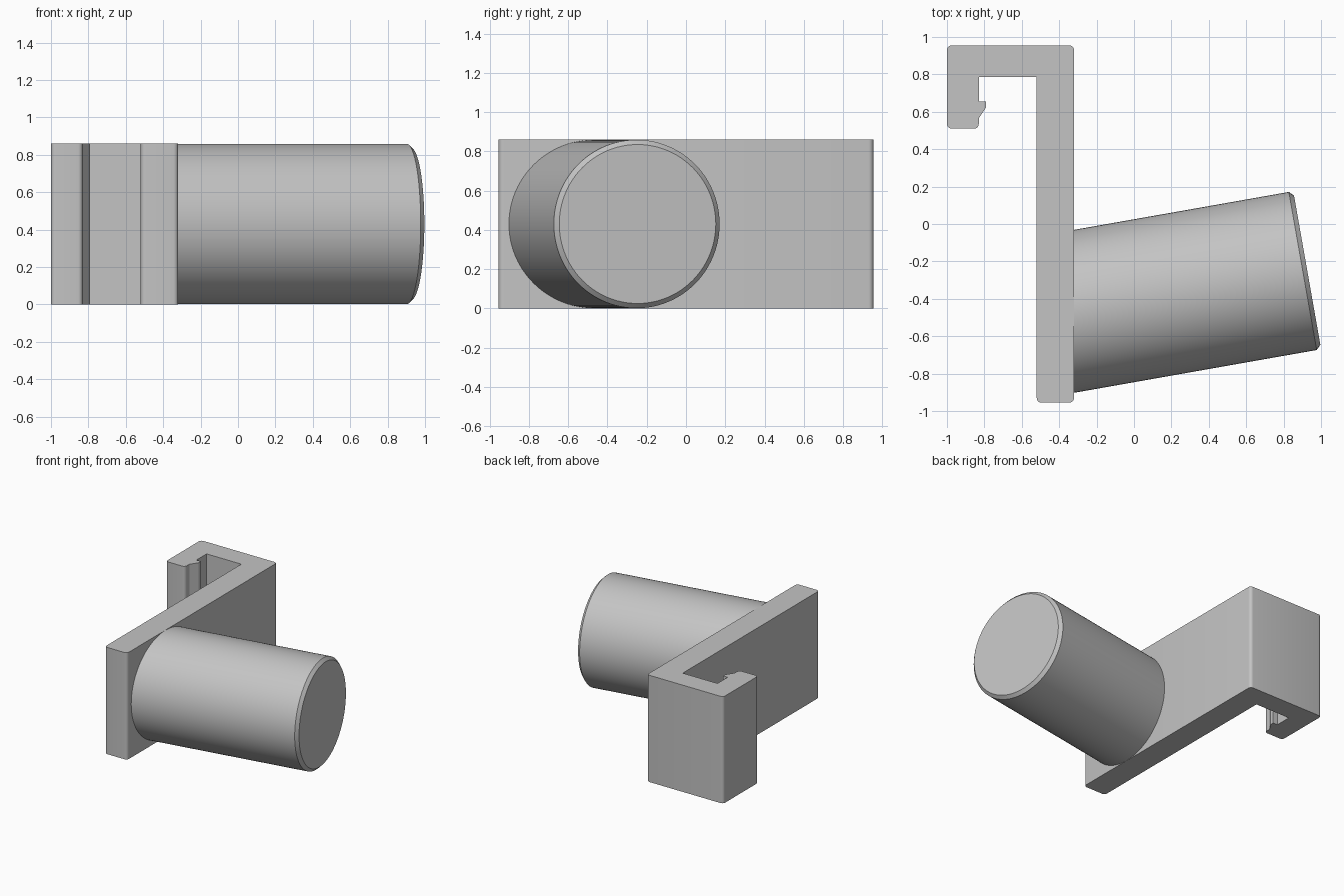
import bpy, bmesh, math
from mathutils import Matrix, Vector

if "Cube" in bpy.data.objects:
    bpy.data.objects.remove(bpy.data.objects["Cube"])

HEIGHT = 0.86
GREY = (0.55, 0.55, 0.55, 1)

grey = bpy.data.materials.new("light_grey")
grey.use_nodes = True
grey.diffuse_color = GREY
grey.node_tree.nodes["Principled BSDF"].inputs["Base Color"].default_value = GREY


def finish(name, bm):
    bmesh.ops.recalc_face_normals(bm, faces=bm.faces)
    mesh = bpy.data.meshes.new(name)
    bm.to_mesh(mesh)
    bm.free()
    mesh.materials.append(grey)
    obj = bpy.data.objects.new(name, mesh)
    bpy.context.collection.objects.link(obj)
    bpy.ops.object.select_all(action="DESELECT")
    obj.select_set(True)
    bpy.context.view_layer.objects.active = obj
    bpy.ops.object.shade_smooth_by_angle(angle=math.radians(25))
    return obj


# Plate and hook: one outline extruded upwards, outer corners rounded
outline = [(-0.52, -0.955), (-0.32, -0.955), (-0.32, 0.955), (-1, 0.955),
           (-1, 0.51), (-0.83, 0.51),                      # hook tip
           (-0.83, 0.565), (-0.79, 0.625), (-0.79, 0.655), (-0.83, 0.655),  # catch
           (-0.83, 0.785), (-0.52, 0.785)]
ROUNDED = 6  # the first corners of the outline are the rounded ones
bm = bmesh.new()
base = [bm.verts.new((x, y, 0)) for x, y in outline]
face = bm.faces.new(base)
extruded = bmesh.ops.extrude_face_region(bm, geom=[face])
top = [v for v in extruded["geom"] if isinstance(v, bmesh.types.BMVert)]
bmesh.ops.translate(bm, verts=top, vec=(0, 0, HEIGHT))
corners = [e for v in base[:ROUNDED] for e in v.link_edges
           if abs(e.verts[0].co.z - e.verts[1].co.z) > 0.1]
bmesh.ops.bevel(bm, geom=corners, offset=0.025, segments=5, profile=0.5,
                affect="EDGES")
finish("hook_plate", bm)

# Peg: chamfered cylinder tilted sideways, its root buried in the plate
RADIUS, CHAMFER, SIDES = 0.429, 0.024, 96
tilt = math.radians(10)
axis = Vector((math.cos(tilt), math.sin(tilt), 0))
end = Vector((0.926, -0.247, HEIGHT / 2))
length = (end.x + 0.42) / axis.x
bm = bmesh.new()
bmesh.ops.create_cone(bm, cap_ends=True, segments=SIDES, radius1=RADIUS,
                      radius2=RADIUS, depth=length,
                      matrix=Matrix.Translation((0, 0, -length / 2)))
rim = [e for e in bm.edges if all(v.co.z > -0.01 for v in e.verts)]
bmesh.ops.bevel(bm, geom=rim, offset=CHAMFER, segments=1, affect="EDGES")
bm.transform(Matrix.Translation(end) @ axis.to_track_quat("Z", "Y").to_matrix().to_4x4())
finish("tilted_peg", bm)
